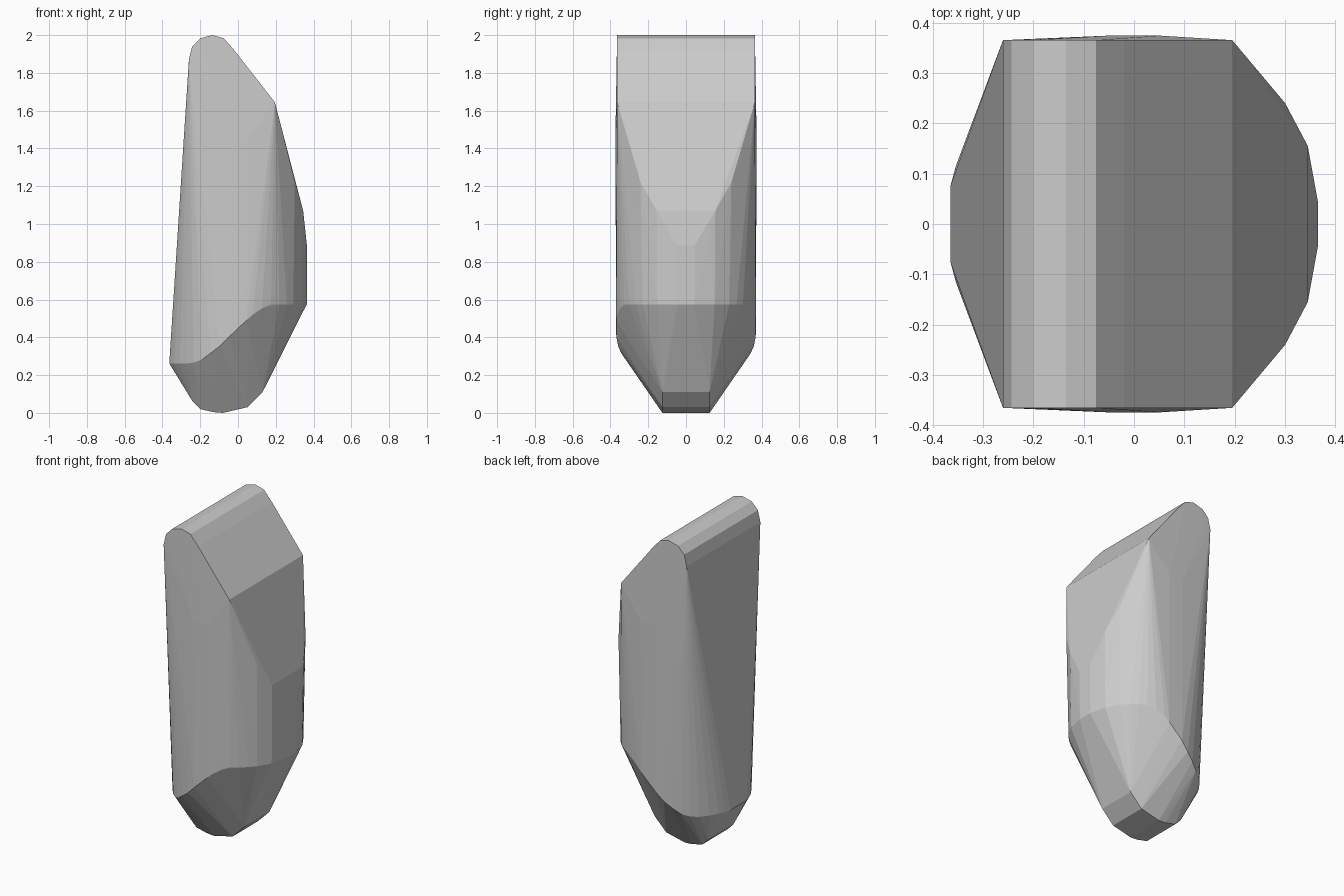
import bpy, bmesh, math

if "Cube" in bpy.data.objects:
    bpy.data.objects.remove(bpy.data.objects["Cube"])

# rounded wedge top, spans the full depth (x, z)
TOP = [(-0.26, 1.87), (-0.243, 1.94), (-0.2, 1.983), (-0.135, 2.0),
       (-0.075, 1.983), (-0.02, 1.92), (0.195, 1.645)]
# narrow keel at the bottom (x, z)
KEEL = [(-0.24, 0.06), (-0.2, 0.02), (-0.13, 0.004), (-0.08, 0.0),
        (0.05, 0.03), (0.13, 0.11)]
# height of the round body's lower rim along x
RIM = [(-0.4, 0.262), (-0.25, 0.262), (-0.2, 0.275), (-0.1, 0.35), (0.0, 0.45),
       (0.1, 0.54), (0.17, 0.575), (0.4, 0.575)]
# body corners below the slanted front face (x, y, z)
BODY = [(0.345, 0.155, 1.07), (0.365, 0.045, 0.885), (0.3, 0.24, 1.22),
        (0.05, 0.374, 1.45), (-0.05, 0.374, 1.45)]
ANGLES = [7, 24, 38, 46, 54, 62, 70, 78, 83, 97, 105, 113, 121, 129, 137, 146, 155, 162, 168]


def rim_height(x):
    for (x0, z0), (x1, z1) in zip(RIM, RIM[1:]):
        if x <= x1:
            return z0 + (z1 - z0) * (x - x0) / (x1 - x0)
    return RIM[-1][1]


points = [(x, 0.365, z) for x, z in TOP]
points += [(x, 0.125, z) for x, z in KEEL]
points += BODY
for a in ANGLES:
    r = 0.372
    x = max(-0.364, min(0.364, r * math.cos(math.radians(a))))
    points.append((x, r * math.sin(math.radians(a)), rim_height(x)))

# mirrored hull of the control points
bm = bmesh.new()
for x, y, z in points:
    for side in (1, -1):
        bm.verts.new((x, side * y, z))
hull = bmesh.ops.convex_hull(bm, input=bm.verts)
loose = {g for g in hull["geom_interior"] + hull["geom_unused"]
         if isinstance(g, bmesh.types.BMVert)}
bmesh.ops.delete(bm, geom=list(loose), context="VERTS")
bmesh.ops.dissolve_limit(bm, angle_limit=math.radians(0.5),
                         verts=bm.verts, edges=bm.edges)
bmesh.ops.recalc_face_normals(bm, faces=bm.faces)

mesh = bpy.data.meshes.new("faceted_body")
bm.to_mesh(mesh)
bm.free()
body = bpy.data.objects.new("faceted_body", mesh)
bpy.context.collection.objects.link(body)
